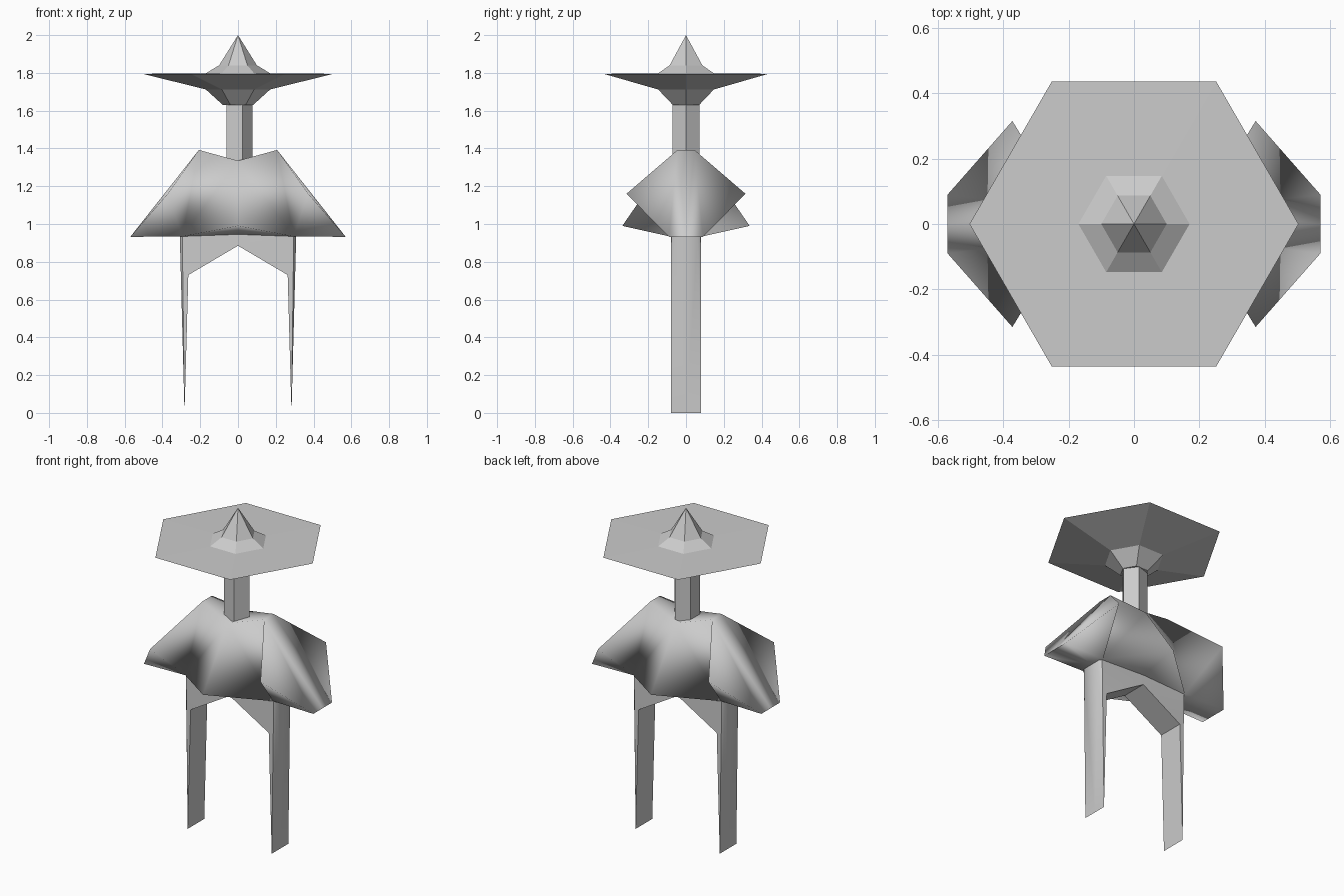
import bpy, bmesh
from math import cos, sin, tau, radians

if "Cube" in bpy.data.objects:
    bpy.data.objects.remove(bpy.data.objects["Cube"])


def finish(name, bm, smooth=None):
    bmesh.ops.remove_doubles(bm, verts=bm.verts, dist=0.0005)
    bmesh.ops.recalc_face_normals(bm, faces=bm.faces)
    mesh = bpy.data.meshes.new(name)
    bm.to_mesh(mesh)
    bm.free()
    obj = bpy.data.objects.new(name, mesh)
    bpy.context.collection.objects.link(obj)
    if smooth:
        bpy.ops.object.select_all(action='DESELECT')
        bpy.context.view_layer.objects.active = obj
        obj.select_set(True)
        bpy.ops.object.shade_smooth_by_angle(angle=radians(smooth))
    return obj


def lathe(name, profile, sides):
    """Low-poly turned solid from (radius, z) points, capped at both ends."""
    bm = bmesh.new()
    rings = [[bm.verts.new((r * cos(tau * i / sides), r * sin(tau * i / sides), z))
              for i in range(sides)] for r, z in profile]
    for low, high in zip(rings, rings[1:]):
        for i in range(sides):
            j = (i + 1) % sides
            bm.faces.new((low[i], low[j], high[j], high[i]))
    bm.faces.new(rings[0][::-1])
    if profile[-1][0] > 0.001:
        bm.faces.new(rings[-1])
    return finish(name, bm)


def four_way(name, points, faces, smooth):
    """Repeat a quarter shell (+x, -y) in all four quadrants."""
    bm = bmesh.new()
    for sx in (1, -1):
        for sy in (1, -1):
            v = {k: bm.verts.new((x * sx, y * sy, z)) for k, (x, y, z) in points.items()}
            for f in faces:
                bm.faces.new([v[k] for k in f.split()])
    return finish(name, bm, smooth)


# Wide hexagonal hat with the faceted head underneath
lathe("hat_and_head", [(0.08, 1.63), (0.17, 1.712), (0.503, 1.795),
                       (0.17, 1.798), (0.1, 1.84), (0.0, 2.0)], 6)

# Five-sided neck
lathe("neck", [(0.076, 1.3), (0.076, 1.65)], 5)

# Cloak with angular sleeves
four_way("cloak", {
    "collar": (0, -0.1, 1.335), "collar0": (0, 0, 1.335),
    "shoulder": (0.207, -0.045, 1.392), "shoulder0": (0.207, 0, 1.392),
    "elbow": (0.372, -0.315, 1.16),
    "cuff": (0.57, -0.09, 0.932), "cuff0": (0.57, 0, 0.932),
    "hip": (0.295, -0.085, 0.934), "hip0": (0.295, 0, 0.934),
    "hem": (0, -0.337, 0.99),
    "waist": (0, -0.08, 0.945), "waist0": (0, 0, 0.945),
}, [
    "collar shoulder hip hem",               # front
    "shoulder elbow hip", "elbow cuff hip",  # sleeve fold
    "shoulder elbow cuff", "shoulder cuff cuff0 shoulder0",  # sleeve plate
    "cuff cuff0 hip0 hip",                   # sleeve underside
    "collar shoulder shoulder0 collar0",     # shoulder top
    "hem hip waist", "waist hip hip0 waist0",  # underside
], 115)

# Arched legs tapering to a flat edge at the ground
four_way("legs", {
    "waist": (0, -0.08, 0.96), "waist0": (0, 0, 0.96),
    "hip": (0.295, -0.078, 0.945), "hip0": (0.295, 0, 0.945),
    "outer": (0.308, -0.062, 0.932), "outer0": (0.308, 0, 0.932),
    "crotch": (0, -0.08, 0.885), "crotch0": (0, 0, 0.885),
    "thigh": (0.263, -0.08, 0.73), "thigh0": (0.263, 0, 0.73),
    "foot": (0.283, -0.08, 0), "foot0": (0.283, 0, 0),
}, [
    "waist hip thigh crotch", "hip foot thigh",  # front
    "hip outer foot", "outer outer0 foot0 foot",  # outside
    "crotch thigh thigh0 crotch0",               # arch
    "thigh foot foot0 thigh0",                   # inside
    "waist hip hip0 waist0", "hip outer outer0 hip0",  # top
], 40)
